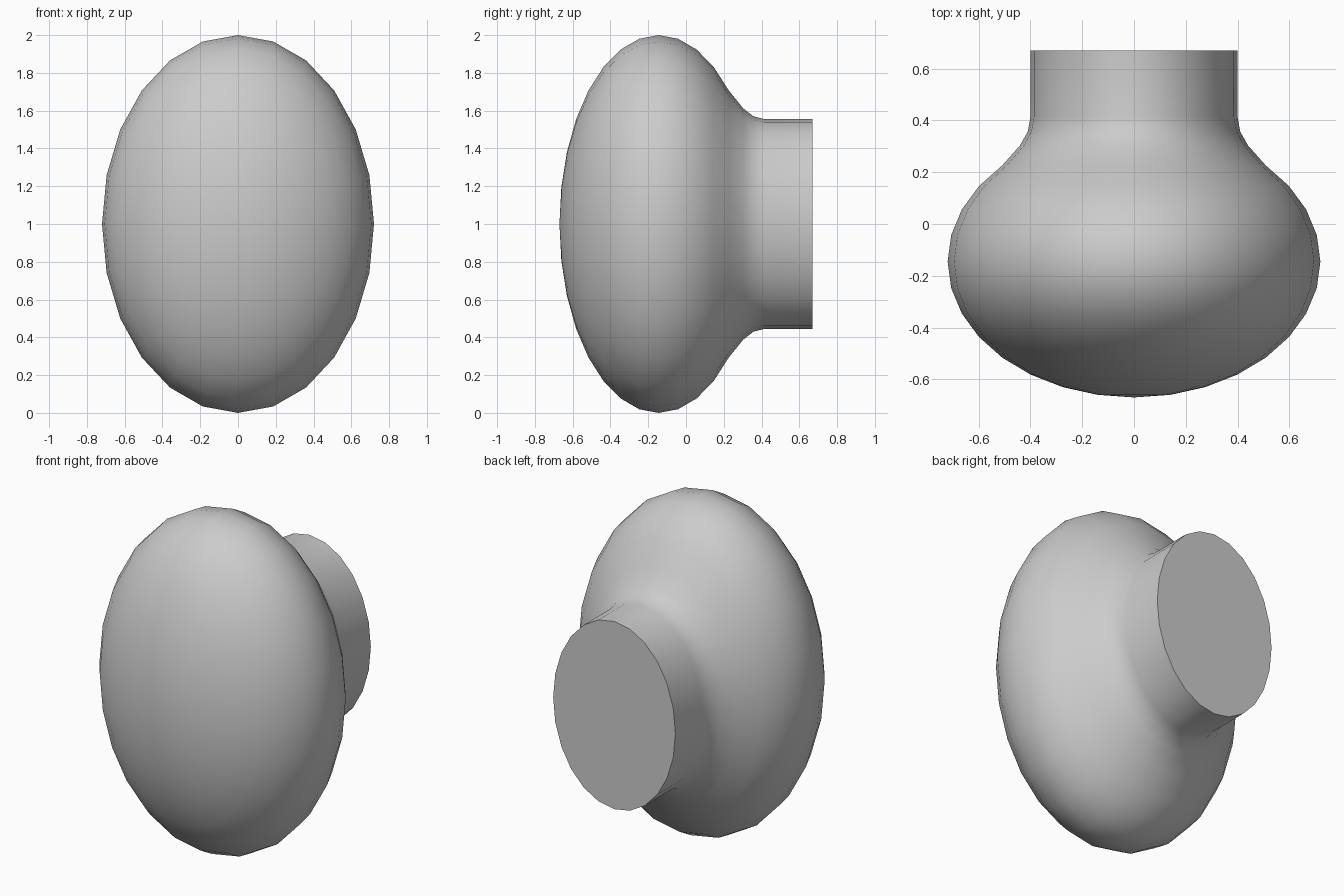
import bpy, bmesh
from math import sin, cos, pi, radians
from mathutils import Matrix, Vector

if "Cube" in bpy.data.objects:
    bpy.data.objects.remove(bpy.data.objects["Cube"])

SEGMENTS = 24
STEP = pi / 16
CENTRE_Y, DEPTH = -0.145, 0.525

# Half profile (y, radius): rounded face, concave fillet, straight stem
profile = [(CENTRE_Y - DEPTH * cos(k * STEP), sin(k * STEP)) for k in range(13)]
profile += [(0.303, 0.612), (0.357, 0.57), (0.415, 0.555), (0.67, 0.555)]

# Spin the profile around the y axis
bm = bmesh.new()
verts = [bm.verts.new((0, y, r)) for y, r in profile]
edges = [bm.edges.new(pair) for pair in zip(verts, verts[1:])]
bmesh.ops.spin(bm, geom=verts + edges, cent=(0, 0, 0), axis=(0, 1, 0),
               angle=2 * pi, steps=SEGMENTS, use_duplicate=False)
bmesh.ops.remove_doubles(bm, verts=bm.verts, dist=0.0005)

# Flat back cap on the stem
bmesh.ops.holes_fill(bm, edges=[e for e in bm.edges if e.is_boundary], sides=0)

# Oval cross-section, standing on the ground
bmesh.ops.scale(bm, vec=Vector((0.72, 1, 1)), verts=bm.verts)
bmesh.ops.translate(bm, vec=Vector((0, 0, 1)), verts=bm.verts)
bmesh.ops.recalc_face_normals(bm, faces=bm.faces)

mesh = bpy.data.meshes.new("oval_knob")
bm.to_mesh(mesh)
bm.free()
knob = bpy.data.objects.new("oval_knob", mesh)
bpy.context.collection.objects.link(knob)

# Smooth body with a sharp rim at the stem end
bpy.context.view_layer.objects.active = knob
knob.select_set(True)
bpy.ops.object.shade_smooth_by_angle(angle=radians(40))
